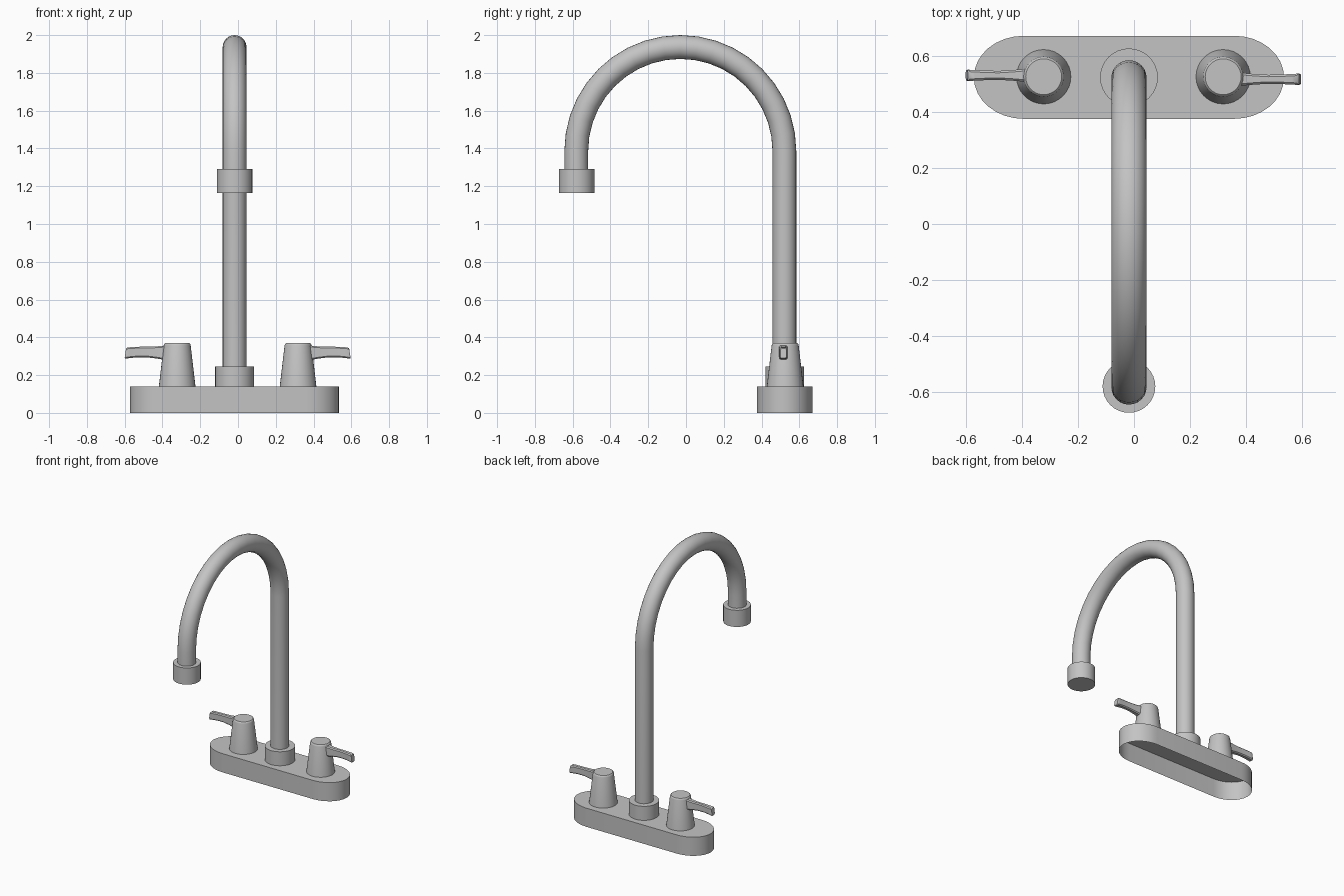
import bpy, bmesh, math
from mathutils import Vector

if "Cube" in bpy.data.objects:
    bpy.data.objects.remove(bpy.data.objects["Cube"])

metal = bpy.data.materials.new("brushed grey metal")
metal.diffuse_color = (0.55, 0.55, 0.55, 1)
metal.use_nodes = True
metal.node_tree.nodes["Principled BSDF"].inputs["Base Color"].default_value = metal.diffuse_color


def finish(name, bm, smooth=True):
    bmesh.ops.recalc_face_normals(bm, faces=bm.faces)
    me = bpy.data.meshes.new(name)
    bm.to_mesh(me)
    bm.free()
    me.materials.append(metal)
    ob = bpy.data.objects.new(name, me)
    bpy.context.collection.objects.link(ob)
    if smooth:
        bpy.ops.object.select_all(action='DESELECT')
        ob.select_set(True)
        bpy.context.view_layer.objects.active = ob
        bpy.ops.object.shade_smooth_by_angle(angle=math.radians(35))
    return ob


def loft(name, rings, cap_start=True, cap_end=True):
    """Skin a list of closed rings of points."""
    bm = bmesh.new()
    vr = [[bm.verts.new(p) for p in r] for r in rings]
    n = len(vr[0])
    for a, b in zip(vr, vr[1:]):
        for i in range(n):
            j = (i + 1) % n
            bm.faces.new((a[i], a[j], b[j], b[i]))
    if cap_start:
        bm.faces.new(vr[0][::-1])
    if cap_end:
        bm.faces.new(vr[-1])
    return finish(name, bm)


def circle(c, r, u=(1, 0, 0), v=(0, 1, 0), n=32):
    c, u, v = Vector(c), Vector(u), Vector(v)
    return [c + r * (math.cos(t) * u + math.sin(t) * v)
            for t in (2 * math.pi * i / n for i in range(n))]


def turned(name, x, y, profile, **kw):
    return loft(name, [circle((x, y, z), r) for r, z in profile], **kw)


CX, CY = -0.018, 0.523

# Base plate: stadium-shaped shell, open underneath
outline = []
for side in (1, -1):
    for i in range(17):
        t = -math.pi / 2 + math.pi * i / 16
        outline.append((CX + side * (0.375 + 0.178 * math.cos(t)),
                        CY + side * 0.148 * math.sin(t)))
loft("base_plate", [[(x, y, z) for x, y in outline] for z in (0, 0.14)],
     cap_start=False)

# Spout collar
turned("spout_collar", CX, CY, [(0.103, 0.14), (0.103, 0.245)], cap_start=False)

# Gooseneck spout: straight riser, half-circle bend, short drop
R, ZC, YC = 0.551, 1.386, -0.03
path = [(YC + R, 0.2, 0.0)]
steps = 20
for i in range(steps + 1):
    t = math.pi * i / steps
    path.append((YC + R * math.cos(t), ZC + R * math.sin(t), t))
path.append((YC - R, 1.27, math.pi))
loft("gooseneck_spout",
     [circle((CX, y, z), 0.063, v=(0, math.cos(t), math.sin(t)), n=24)
      for y, z, t in path])

# Spout tip
turned("spout_tip", CX, YC - R + 0.002, [(0.094, 1.165), (0.094, 1.29)])

# Handles: tapered knob and flared lever; the second is turned half round
# lever stations: distance from knob axis, bottom z, top z, half width
stations = [(0.04, 0.275, 0.362, 0.026), (0.075, 0.282, 0.355, 0.022),
            (0.11, 0.288, 0.352, 0.019), (0.16, 0.294, 0.351, 0.016),
            (0.21, 0.294, 0.350, 0.017), (0.25, 0.290, 0.348, 0.019),
            (0.268, 0.287, 0.346, 0.020), (0.274, 0.290, 0.341, 0.017)]
for side, label, hx in ((-1, "left", -0.322), (1, "right", 0.318)):
    turned(label + "_knob", hx, CY + 0.002,
           [(0.097, 0.14), (0.0715, 0.357), (0.069, 0.365), (0.064, 0.369)],
           cap_start=False)
    rings = []
    for d, z0, z1, w in stations:
        b = 0.007
        section = [(-w + b, z0), (w - b, z0), (w, z0 + b), (w, z1 - b),
                   (w - b, z1), (-w + b, z1), (-w, z1 - b), (-w, z0 + b)]
        # the end face leans slightly outwards at the bottom
        rings.append([(hx + side * (d + (0.318 - z) * 0.15 * (d > 0.2)),
                       CY - side * (0.007 + 0.0) + side * a, z)
                      for a, z in section])
    loft(label + "_lever", rings)
